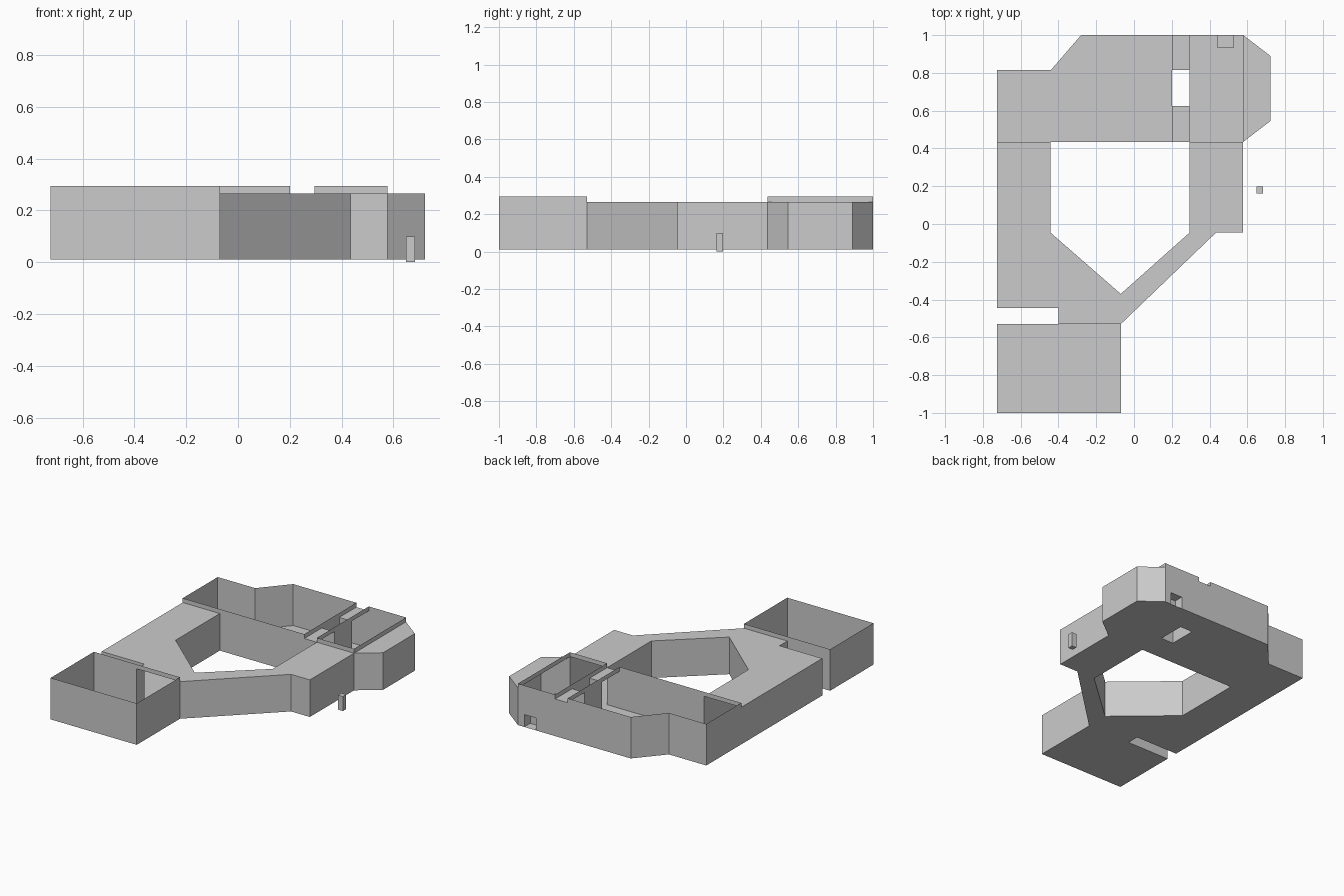
import bpy, bmesh

if "Cube" in bpy.data.objects:
    bpy.data.objects.remove(bpy.data.objects["Cube"])

FLOOR, ROOF, TOP = 0.01, 0.265, 0.295

grey = bpy.data.materials.new("plain grey")
grey.diffuse_color = (0.6, 0.6, 0.6, 1)
grey.use_nodes = True
grey.node_tree.nodes["Principled BSDF"].inputs["Base Color"].default_value = grey.diffuse_color


def finish(name, bm):
    me = bpy.data.meshes.new(name)
    bm.to_mesh(me)
    bm.free()
    me.materials.append(grey)
    ob = bpy.data.objects.new(name, me)
    bpy.context.collection.objects.link(ob)
    return ob


def shell(name, outline, height, roofed):
    """Thin-walled section. Outline is counter-clockwise (x, y, z), where z is
    the level at which the wall to the next point starts (above = opening)."""
    bm = bmesh.new()

    def face(pts):
        bm.faces.new([bm.verts.new(p) for p in pts])

    face([(x, y, FLOOR) for x, y, _ in reversed(outline)])
    if roofed:
        face([(x, y, height) for x, y, _ in outline])
    for (x0, y0, z), (x1, y1, _) in zip(outline, outline[1:] + outline[:1]):
        if z < height:
            face([(x0, y0, z), (x1, y1, z), (x1, y1, height), (x0, y0, height)])
    bmesh.ops.remove_doubles(bm, verts=bm.verts, dist=1e-4)
    return finish(name, bm)


F, R = FLOOR, ROOF

# open-topped front room, doorway to the wing at the back
shell("front_room", [
    (-0.725, -1, F), (-0.07, -1, F), (-0.07, -0.53, R),
    (-0.40, -0.53, F), (-0.725, -0.53, F)], TOP, False)

# roofed wings wrapped around the courtyard, open at both back ends
shell("courtyard_wings", [
    (-0.725, -0.445, F), (-0.40, -0.445, F), (-0.40, -0.53, R),
    (-0.07, -0.53, F), (0.435, -0.045, F), (0.578, -0.045, F),
    (0.578, 0.435, R), (0.295, 0.435, F), (0.295, -0.045, F),
    (-0.07, -0.37, F), (-0.443, -0.045, F), (-0.443, 0.435, R),
    (-0.725, 0.435, F)], ROOF, True)

# open-topped back left hall
shell("back_left_hall", [
    (-0.725, 0.435, R), (-0.443, 0.435, F), (0.2, 0.435, R),
    (0.2, 0.625, F), (0.2, 0.815, R), (0.2, 1, F),
    (-0.28, 1, F), (-0.44, 0.815, F), (-0.725, 0.815, F)], TOP, False)

# open-topped back right room, with the niche opening in its back wall
shell("back_right_room", [
    (0.295, 0.435, R), (0.578, 0.435, R), (0.578, 1, F),
    (0.53, 1, 0.095), (0.44, 1, F), (0.295, 1, R),
    (0.295, 0.815, F), (0.295, 0.625, R)], TOP, False)

# two roofed passages either side of the light well
for name, y0, y1 in (("front_passage", 0.435, 0.625), ("back_passage", 0.815, 1)):
    shell(name, [(0.2, y0, F), (0.295, y0, R), (0.295, y1, F), (0.2, y1, R)],
          ROOF, True)

# roofed bay on the right
shell("right_bay", [
    (0.578, 0.435, F), (0.722, 0.545, F), (0.722, 0.89, F),
    (0.578, 1, R)], ROOF, True)


def box(name, lo, hi, skip_back=False):
    bm = bmesh.new()
    bmesh.ops.create_cube(bm, size=1)
    for v in bm.verts:
        v.co = [a + (c + 0.5) * (b - a) for a, b, c in zip(lo, hi, v.co)]
    if skip_back:
        # leave the back and bottom open so it reads as a niche
        bm.normal_update()
        bmesh.ops.delete(bm, context='FACES', geom=[
            f for f in bm.faces if f.normal.y > 0.9 or f.normal.z < -0.9])
    return finish(name, bm)


# niche in the back wall and the free-standing post
box("wall_niche", (0.44, 0.935, FLOOR), (0.53, 1, 0.095), True)
box("post", (0.648, 0.162, 0), (0.684, 0.198, 0.10))
